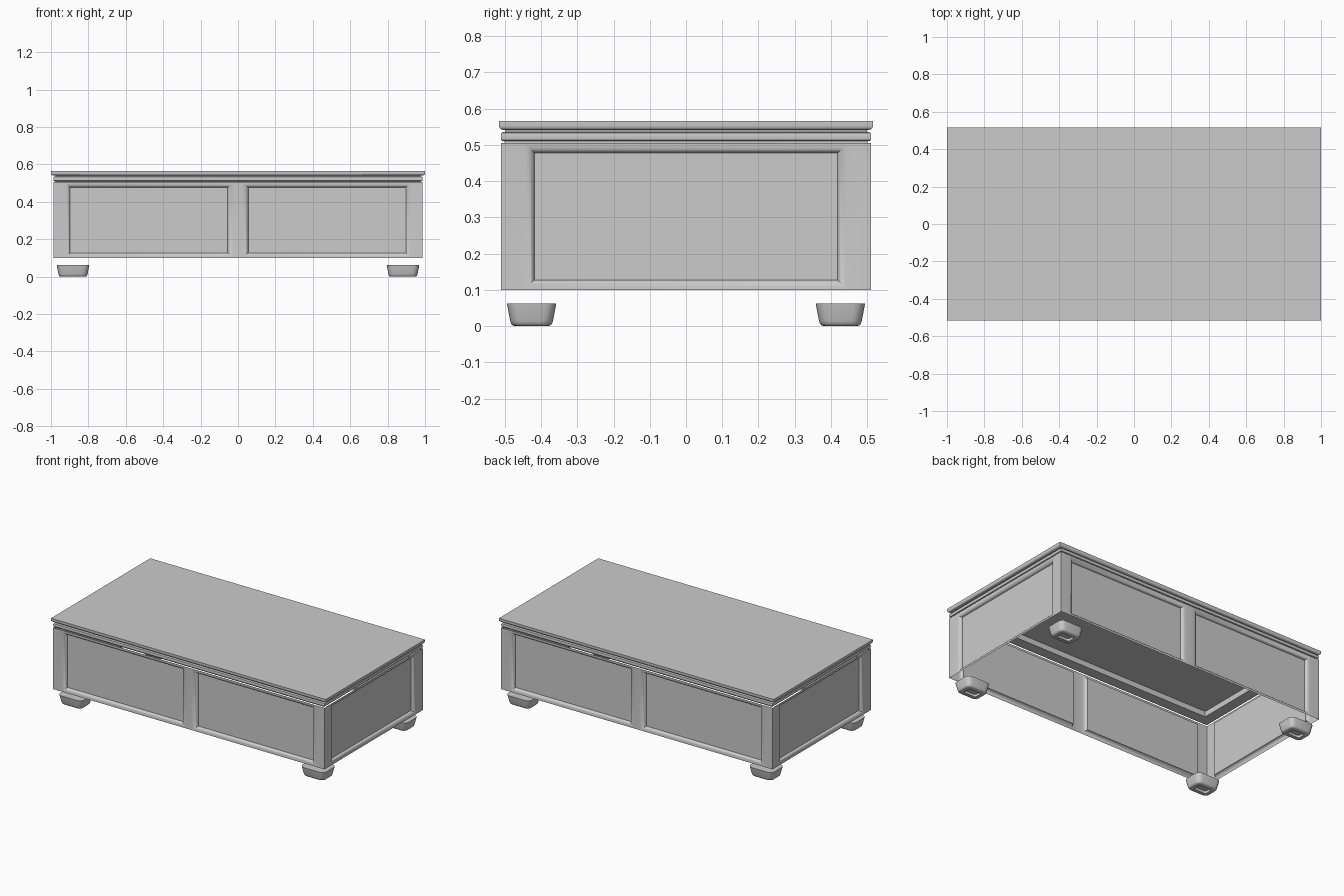
import bpy, bmesh, math
from mathutils import Vector

if "Cube" in bpy.data.objects:
    bpy.data.objects.remove(bpy.data.objects["Cube"])

HX, HY = 0.987, 0.511          # half size of the body
Z0, Z1 = 0.10, 0.505           # bottom and top of the walls
DEPTH = 0.022                  # how far the panels sit behind the posts

grey = bpy.data.materials.new("warm_free_grey")
grey.name = "plain grey"
grey.diffuse_color = (0.6, 0.6, 0.6, 1)
grey.use_nodes = True
grey.node_tree.nodes["Principled BSDF"].inputs["Base Color"].default_value = grey.diffuse_color


def finish(name, bm, fix_normals=True, angle=35):
    bmesh.ops.remove_doubles(bm, verts=bm.verts, dist=1e-5)
    if fix_normals:
        bmesh.ops.recalc_face_normals(bm, faces=bm.faces)
    mesh = bpy.data.meshes.new(name)
    bm.to_mesh(mesh)
    bm.free()
    mesh.materials.append(grey)
    obj = bpy.data.objects.new(name, mesh)
    bpy.context.collection.objects.link(obj)
    bpy.ops.object.select_all(action='DESELECT')
    obj.select_set(True)
    bpy.context.view_layer.objects.active = obj
    bpy.ops.object.shade_smooth_by_angle(angle=math.radians(angle))
    return obj


def bridge(bm, a, b):
    n = len(a)
    for i in range(n):
        j = (i + 1) % n
        bm.faces.new((a[i], a[j], b[j], b[i]))


def rect_loops(name, hx, hy, profile, closed):
    """Sweep an (inset, z) profile round a rectangle: closed ring or capped slab."""
    bm = bmesh.new()
    loops = [[bm.verts.new((sx * (hx - d), sy * (hy - d), z))
              for sx, sy in ((-1, -1), (1, -1), (1, 1), (-1, 1))] for d, z in profile]
    for a, b in zip(loops, loops[1:]):
        bridge(bm, a, b)
    if closed:
        bridge(bm, loops[-1], loops[0])
    else:
        bm.faces.new(loops[0])
        bm.faces.new(loops[-1])
    return finish(name, bm)


# Table top with a rounded lower edge
arc = [(0.012 * (1 - math.cos(a)), 0.553 - 0.012 * math.sin(a))
       for a in [i * math.pi / 8 for i in range(5)]]
rect_loops("table_top", 1.0, 0.516, [(0, 0.565)] + arc + [(0.02, 0.541)], False)

# Recessed neck and rounded trim below the top
rect_loops("neck", HX, HY, [(0.012, 0.541), (0.012, 0.533), (0.08, 0.533), (0.08, 0.541)], True)
bead = [(0.006, 0.535), (0.001, 0.532), (0, 0.527), (0, 0.518), (0.001, 0.513), (0.006, 0.510)]
rect_loops("trim", HX, HY, bead + [(0.010, 0.510), (0.010, Z1), (0.08, Z1), (0.08, 0.535)], True)


def wall(name, half, dist, turn, openings):
    """Posts, rounded mouldings and recessed panels; openings = (u0, u1, left, right)."""
    bm = bmesh.new()
    c, s = math.cos(turn), math.sin(turn)

    def vert(u, d, z):
        y = -dist + d
        return bm.verts.new((c * u - s * y, s * u + c * y, z))

    # Flat posts between the openings
    edges = [-half] + [u for o in openings for u in o[:2]] + [half]
    for a, b in zip(edges[::2], edges[1::2]):
        bm.faces.new([vert(a, 0, Z0), vert(b, 0, Z0), vert(b, 0, Z1), vert(a, 0, Z1)])
    # Mitred mouldings round each panel
    for u0, u1, left, right in openings:
        loops = []
        for i in range(6):
            a = i / 5 * math.pi / 2
            t, d = math.sin(a), DEPTH * (1 - math.cos(a))
            ua, ub = u0 + left * t, u1 - right * t
            za, zb = Z0 + 0.027 * t, Z1 - 0.028 * t
            loops.append([vert(ua, d, za), vert(ub, d, za), vert(ub, d, zb), vert(ua, d, zb)])
        for a, b in zip(loops, loops[1:]):
            bridge(bm, a, b)
        bm.faces.new(loops[-1])
    return finish(name, bm, False)


# Long walls have two panels, short walls have one
long_panels = [(-HX + 0.065, -0.02, 0.025, 0.035), (0.02, HX - 0.065, 0.035, 0.025)]
short_panel = [(-HY + 0.066, HY - 0.066, 0.027, 0.027)]
wall("front_wall", HX, HY, 0, long_panels)
wall("right_wall", HY, HX, math.pi / 2, short_panel)
wall("back_wall", HX, HY, math.pi, long_panels)
wall("left_wall", HY, HX, -math.pi / 2, short_panel)


# Tapered feet with rounded corners and a small recess underneath
def foot(name, cx, cy):
    bm = bmesh.new()

    def loop(inset, z, r):
        hx, hy = 0.087 - inset, 0.068 - inset
        pts = []
        for k, (sx, sy) in enumerate(((1, 1), (-1, 1), (-1, -1), (1, -1))):
            for i in range(5):
                a = (k + i / 4) * math.pi / 2
                pts.append(bm.verts.new((cx + sx * (hx - r) + r * math.cos(a),
                                         cy + sy * (hy - r) + r * math.sin(a), z)))
        return pts

    rings = [(0, 0.062, 0.03), (0.001, 0.056, 0.03), (0.009, 0.014, 0.03), (0.012, 0.006, 0.028),
             (0.016, 0.002, 0.026), (0.022, 0, 0.022), (0.042, 0, 0.012), (0.044, 0.015, 0.012)]
    loops = [loop(*r) for r in rings]
    for a, b in zip(loops, loops[1:]):
        bridge(bm, a, b)
    bm.faces.new(loops[0])
    bm.faces.new(loops[-1])
    finish(name, bm)


for sx, side in ((-1, "left"), (1, "right")):
    for sy, end in ((-1, "front"), (1, "back")):
        foot(f"{end}_{side}_foot", sx * 0.882, sy * 0.426)
